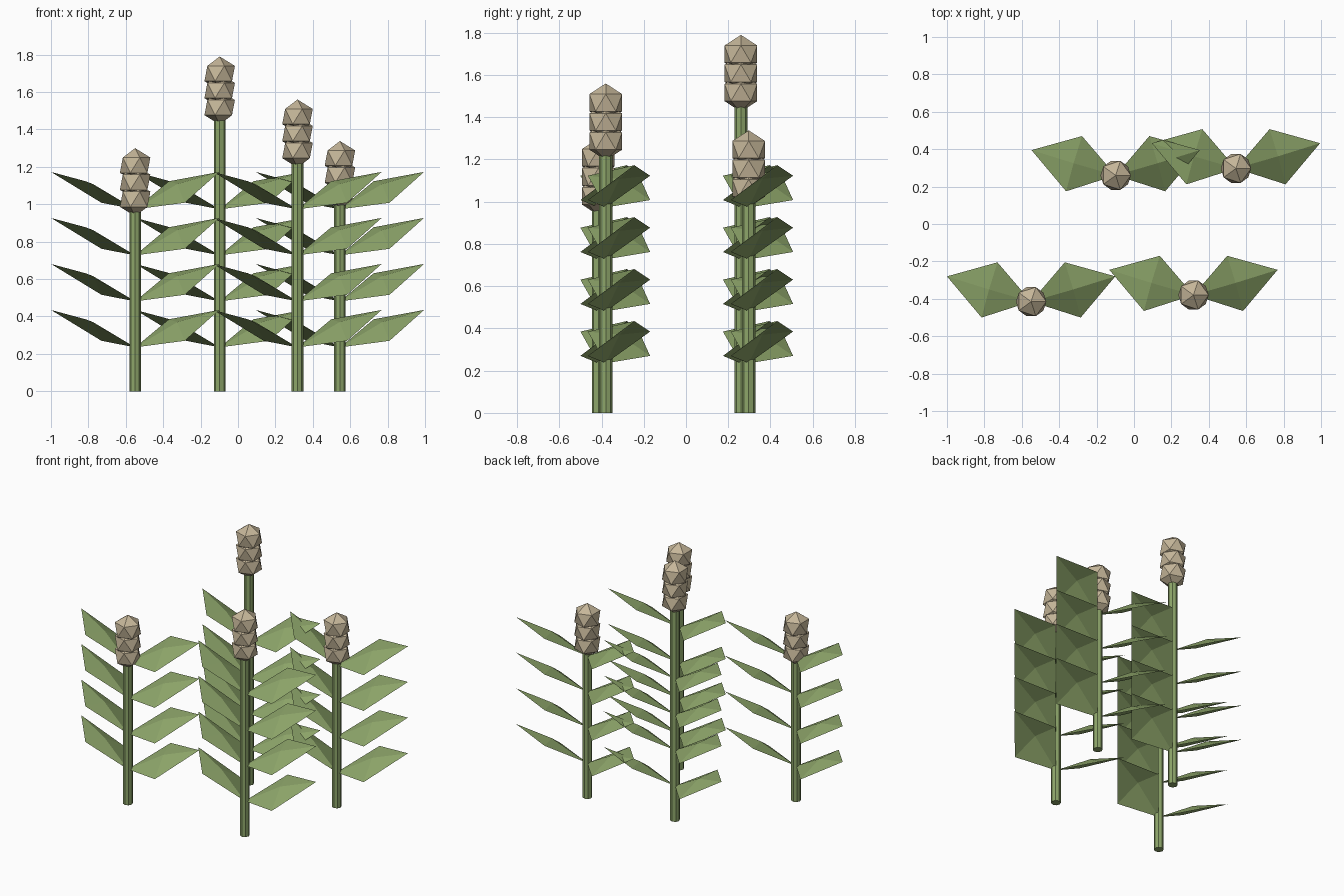
import bpy, bmesh
from mathutils import Vector, Matrix

cube = bpy.data.objects.get("Cube")
if cube:
    bpy.data.objects.remove(cube, do_unlink=True)


def material(name, color):
    m = bpy.data.materials.new(name)
    m.use_nodes = True
    m.diffuse_color = color
    m.node_tree.nodes["Principled BSDF"].inputs["Base Color"].default_value = color
    return m


GREEN = material("leaf green", (0.27, 0.38, 0.145, 1))
TAN = material("seed tan", (0.56, 0.47, 0.32, 1))


def finish(bm, name, mat, location):
    mesh = bpy.data.meshes.new(name)
    bm.to_mesh(mesh)
    bm.free()
    mesh.materials.append(mat)
    obj = bpy.data.objects.new(name, mesh)
    obj.location = location
    bpy.context.collection.objects.link(obj)


def stem(name, x, y, height):
    bm = bmesh.new()
    bmesh.ops.create_cone(bm, cap_ends=True, segments=8, radius1=0.031, radius2=0.031,
                          depth=height, matrix=Matrix.Translation((0, 0, height / 2)))
    finish(bm, name, GREEN, (x, y, 0))


def seed_head(name, x, y, top):
    # Three stacked faceted balls
    bm = bmesh.new()
    for i in range(3):
        bmesh.ops.create_icosphere(bm, subdivisions=1, radius=RADIUS,
                                   matrix=Matrix.Translation((0, 0, -RADIUS * (i + 1))))
    finish(bm, name, TAN, (x, y, top))


def leaves(name, x, y, side):
    # Four folded diamond leaves, twisted opposite ways on the two sides
    front_z, back_z = (0.035, 0.15) if side > 0 else (0.15, 0.035)
    shape = [(0, 0, 0), (0.265, -0.085, front_z), (0.45, 0.135, 0.2),
             (0.18, 0.21, back_z), (0.225, 0.065, 0.135)]
    bm = bmesh.new()
    for level in range(4):
        lift = Vector((0, 0, 0.235 + 0.246 * level))
        *rim, ridge = [bm.verts.new(Vector((side * a, b, c)) + lift) for a, b, c in shape]
        for i in range(4):
            tri = [rim[i], rim[(i + 1) % 4], ridge]
            bm.faces.new(tri if side > 0 else tri[::-1])
    finish(bm, name, GREEN, (x, y, 0))


RADIUS = 0.091

# Plants: position and overall height
plants = {
    "front_right": (-0.55, -0.415, 1.30),
    "back_right": (-0.098, 0.26, 1.79),
    "front_left": (0.318, -0.38, 1.56),
    "back_left": (0.545, 0.297, 1.338),
}
for label, (x, y, top) in plants.items():
    stem(label + "_stem", x, y, top - 3 * RADIUS)
    seed_head(label + "_seed_head", x, y, top)
    leaves(label + "_left_leaves", x, y, 1)
    leaves(label + "_right_leaves", x, y, -1)
